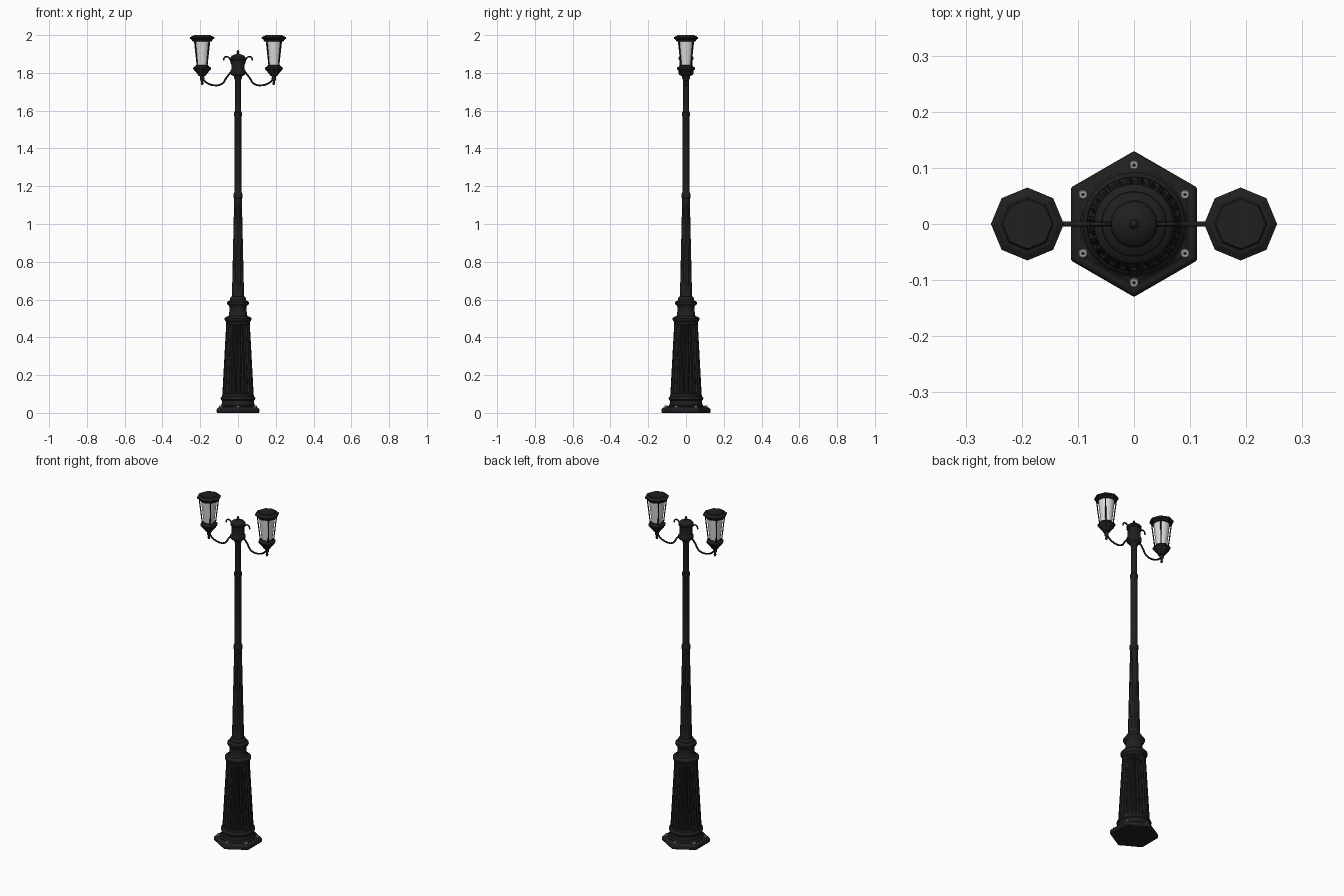
import bpy, bmesh, math
from mathutils import Vector

if "Cube" in bpy.data.objects:
    bpy.data.objects.remove(bpy.data.objects["Cube"])


def material(name, r, g, b):
    m = bpy.data.materials.new(name)
    m.diffuse_color = (r, g, b, 1)
    m.use_nodes = True
    m.node_tree.nodes["Principled BSDF"].inputs["Base Color"].default_value = m.diffuse_color
    return m


BLACK = material("black_iron", 0.014, 0.014, 0.015)
GLASS = material("frosted_glass", 0.72, 0.72, 0.72)
STEEL = material("grey_steel", 0.36, 0.36, 0.36)


def finish(ob, angle=35):
    bpy.ops.object.select_all(action='DESELECT')
    ob.select_set(True)
    bpy.context.view_layer.objects.active = ob
    bpy.ops.object.shade_smooth_by_angle(angle=math.radians(angle))


def lathe(name, profile, mat, n=32, loc=(0, 0, 0), turn=0.0, flutes=0, angle=35):
    """Spin (radius, z[, flute depth]) points about z; flutes are scooped grooves."""
    bm = bmesh.new()
    rings = []
    for r, z, *d in profile:
        depth = d[0] if d else 0
        ring = []
        for i in range(n):
            a = turn + math.tau * i / n
            rr = r - depth * max(0, math.cos(flutes * a) + 0.45) / 1.45
            ring.append(bm.verts.new((rr * math.cos(a), rr * math.sin(a), z)))
        rings.append(ring)
    for lo, hi in zip(rings, rings[1:]):
        for i in range(n):
            j = (i + 1) % n
            bm.faces.new((lo[i], lo[j], hi[j], hi[i]))
    if profile[0][0] > 0:
        bm.faces.new(rings[0][::-1])
    if profile[-1][0] > 0:
        bm.faces.new(rings[-1])
    bmesh.ops.remove_doubles(bm, verts=bm.verts, dist=1e-6)
    bmesh.ops.recalc_face_normals(bm, faces=bm.faces)
    me = bpy.data.meshes.new(name)
    bm.to_mesh(me)
    bm.free()
    me.materials.append(mat)
    ob = bpy.data.objects.new(name, me)
    ob.location = loc
    bpy.context.collection.objects.link(ob)
    finish(ob, angle)
    return ob


def tube(name, pts, radius, mat, smooth=True):
    """Round bar along a path of points."""
    cu = bpy.data.curves.new(name, 'CURVE')
    cu.dimensions = '3D'
    cu.bevel_depth = radius
    cu.bevel_resolution = 2
    cu.use_fill_caps = True
    sp = cu.splines.new('BEZIER' if smooth else 'POLY')
    if smooth:
        sp.bezier_points.add(len(pts) - 1)
        for bp, p in zip(sp.bezier_points, pts):
            bp.co = p
            bp.handle_left_type = bp.handle_right_type = 'AUTO'
    else:
        sp.points.add(len(pts) - 1)
        for q, p in zip(sp.points, pts):
            q.co = (*p, 1)
    cu.materials.append(mat)
    ob = bpy.data.objects.new(name, cu)
    bpy.context.collection.objects.link(ob)
    bpy.ops.object.select_all(action='DESELECT')
    ob.select_set(True)
    bpy.context.view_layer.objects.active = ob
    bpy.ops.object.convert(target='MESH')
    finish(bpy.context.object, 45)
    return ob


# hexagonal foot plate, corners towards front and back
plate = lathe("foot_plate", [(0.128, 0), (0.130, 0.004), (0.130, 0.020), (0.124, 0.027),
                             (0.112, 0.029), (0.106, 0.034), (0.09, 0.036)],
              BLACK, n=6, turn=math.pi / 2)
bev = plate.modifiers.new("soft_corners", 'BEVEL')
bev.width = 0.003
bev.segments = 2

# bolts and washers on the plate corners
for k in range(6):
    a = math.pi / 2 + k * math.pi / 3
    p = (0.105 * math.cos(a), 0.105 * math.sin(a), 0)
    lathe("washer", [(0.0085, 0.026), (0.0085, 0.037), (0.0065, 0.039)], STEEL, n=16, loc=p)
    lathe("bolt_socket", [(0.0035, 0.036), (0.0035, 0.0395)], BLACK, n=6, loc=p)

# fluted pedestal
lathe("pedestal", [
    (0.096, 0.030), (0.096, 0.036), (0.088, 0.042), (0.086, 0.050), (0.086, 0.066),
    (0.091, 0.071), (0.092, 0.077), (0.090, 0.083), (0.084, 0.088),
    (0.083, 0.100), (0.083, 0.102, 0.006), (0.063, 0.468, 0.005), (0.063, 0.470),
    (0.063, 0.482), (0.067, 0.486), (0.071, 0.493), (0.071, 0.501), (0.066, 0.507),
    (0.052, 0.512), (0.047, 0.520), (0.045, 0.560), (0.048, 0.568), (0.055, 0.573),
    (0.058, 0.580), (0.057, 0.588), (0.050, 0.593), (0.042, 0.597), (0.042, 0.608),
    (0.038, 0.614), (0.030, 0.618)], BLACK, n=144, flutes=24)

# tapering fluted shaft
lathe("lower_shaft", [
    (0.033, 0.610), (0.032, 0.640), (0.032, 0.642, 0.003), (0.021, 1.118, 0.002),
    (0.021, 1.120), (0.020, 1.135), (0.024, 1.140), (0.025, 1.150), (0.024, 1.160),
    (0.020, 1.166)], BLACK, n=72, flutes=12)

# slim upper pole with collars
lathe("upper_pole", [
    (0.019, 1.160), (0.0185, 1.570), (0.021, 1.574), (0.021, 1.590), (0.0165, 1.596),
    (0.0165, 1.765), (0.020, 1.770), (0.020, 1.780)], BLACK, n=32)

# hub with cap and finial
lathe("hub", [
    (0.017, 1.772), (0.022, 1.782), (0.036, 1.790), (0.040, 1.796), (0.040, 1.812),
    (0.036, 1.818), (0.036, 1.820, 0.003), (0.036, 1.866, 0.003), (0.036, 1.868),
    (0.040, 1.872), (0.040, 1.883), (0.033, 1.891), (0.016, 1.898), (0.007, 1.901),
    (0.005, 1.905), (0.008, 1.910), (0.006, 1.916), (0, 1.924)], BLACK, n=64, flutes=8)

for side, s in (("left", -1), ("right", 1)):
    # curved arm and decorative scroll
    tube(side + "_arm", [(s * x, 0, z) for x, z in (
        (0.188, 1.772), (0.172, 1.752), (0.122, 1.734), (0.084, 1.743),
        (0.060, 1.776), (0.036, 1.806))], 0.0048, BLACK)
    tube(side + "_scroll", [(s * x, 0, z) for x, z in (
        (0.033, 1.845), (0.043, 1.874), (0.060, 1.886), (0.074, 1.878),
        (0.076, 1.866))], 0.004, BLACK)

    # lantern: holder, glass, cage bars and roof
    at = (s * 0.19, 0, 0)
    lathe(side + "_lantern_stem", [
        (0, 1.735), (0.006, 1.738), (0.007, 1.748), (0.005, 1.755), (0.010, 1.762),
        (0.012, 1.772), (0.010, 1.780), (0.018, 1.790)], BLACK, n=20, loc=at)
    lathe(side + "_lantern_holder", [
        (0.018, 1.783), (0.024, 1.793), (0.040, 1.812), (0.047, 1.820), (0.047, 1.828),
        (0.037, 1.834), (0.034, 1.840), (0.030, 1.841)], BLACK, n=8, loc=at, angle=20)
    lathe(side + "_lantern_glass", [(0.029, 1.838), (0.044, 1.974)], GLASS, n=32, loc=at)
    for k in range(4):
        a = math.pi / 4 + k * math.pi / 2
        d = Vector((math.cos(a), math.sin(a), 0))
        o = Vector(at)
        tube(side + "_cage_bar", [o + d * 0.036 + Vector((0, 0, 1.834)),
                                  o + d * 0.053 + Vector((0, 0, 1.976))],
             0.003, BLACK, smooth=False)
    lathe(side + "_lantern_roof", [
        (0.046, 1.966), (0.053, 1.968), (0.055, 1.976), (0.064, 1.981), (0.065, 1.988),
        (0.053, 1.995), (0.047, 1.996), (0.044, 2.0)], BLACK, n=8, loc=at, angle=20)
